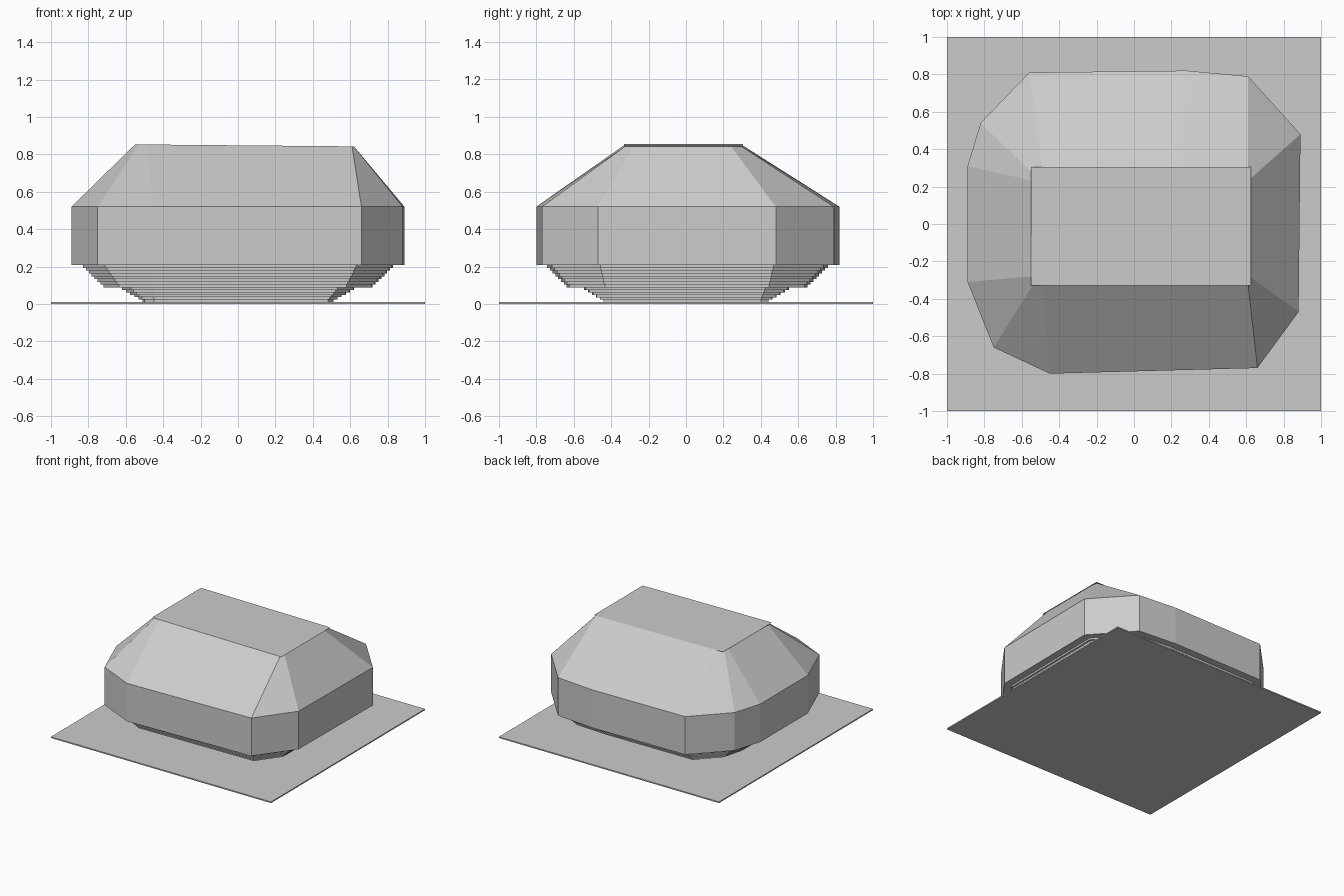
import bpy, bmesh

if "Cube" in bpy.data.objects:
    bpy.data.objects.remove(bpy.data.objects["Cube"])

# Matching outlines, counter-clockwise: widest wall, roof rim, foot
WALL = [(-.82, .54), (-.89, .31), (-.89, -.31), (-.75, -.66), (-.45, -.80), (.66, -.77),
        (.88, -.47), (.89, .48), (.61, .79), (.28, .82), (-.56, .81)]
RIM = [(-.53, .26), (-.54, .23), (-.55, -.28), (-.53, -.31), (-.49, -.325), (.61, -.325),
       (.62, -.28), (.62, .24), (.61, .295), (.25, .295), (-.49, .295)]
FOOT = [(-.50, .38), (-.51, .28), (-.51, -.30), (-.50, -.40), (-.45, -.44), (.48, -.44),
        (.51, -.39), (.51, .40), (.48, .44), (.20, .44), (-.45, .44)]


def blend(a, b, t):
    return [(p[0] + (q[0] - p[0]) * t, p[1] + (q[1] - p[1]) * t) for p, q in zip(a, b)]


def roof_z(x):
    return .850 - .009 * x


def finish(name, bm):
    mesh = bpy.data.meshes.new(name)
    bm.to_mesh(mesh)
    bm.free()
    obj = bpy.data.objects.new(name, mesh)
    bpy.context.collection.objects.link(obj)
    return obj


def loft(name, rings):
    bm = bmesh.new()
    loops = [[bm.verts.new(p) for p in ring] for ring in rings]
    for low, high in zip(loops, loops[1:]):
        for i in range(len(low)):
            j = (i + 1) % len(low)
            bm.faces.new((low[i], low[j], high[j], high[i]))
    return finish(name, bm)


def level(outline, z):
    return [(x, y, z) for x, y in outline]


def box(name, x0, x1, y0, y1, z0, z1):
    bm = bmesh.new()
    bmesh.ops.create_cube(bm, size=1)
    for v in bm.verts:
        v.co = (x1 if v.co.x > 0 else x0, y1 if v.co.y > 0 else y0, z1 if v.co.z > 0 else z0)
    return finish(name, bm)


# Square base sheet
box("base_plate", -1, 1, -1, 1, 0, .01)

# Stepped underside: two flights of steps with a wider ledge between
steps = []
for z0, z1, t0, t1, count in ((.01, .088, 1, .71, 6), (.088, .208, .45, .16, 8)):
    for i in range(count):
        outline = blend(WALL, FOOT, t0 + (t1 - t0) * i / (count - 1))
        steps += [level(outline, z0 + (z1 - z0) * i / count),
                  level(outline, z0 + (z1 - z0) * (i + 1) / count)]
steps.append(level(WALL, .208))
loft("stepped_underside", steps)

# Upright wall band
loft("wall_band", [level(WALL, .208), level(WALL, .52)])

# Sloping roof facets
loft("sloped_roof", [level(WALL, .52), [(x, y, roof_z(x) - .002) for x, y in RIM]])

# Slightly tilted flat top
bm = bmesh.new()
bm.faces.new([bm.verts.new((x, y, roof_z(x))) for x, y in
              ((-.55, -.33), (.625, -.33), (.625, .305), (-.55, .305))])
finish("flat_top", bm)
